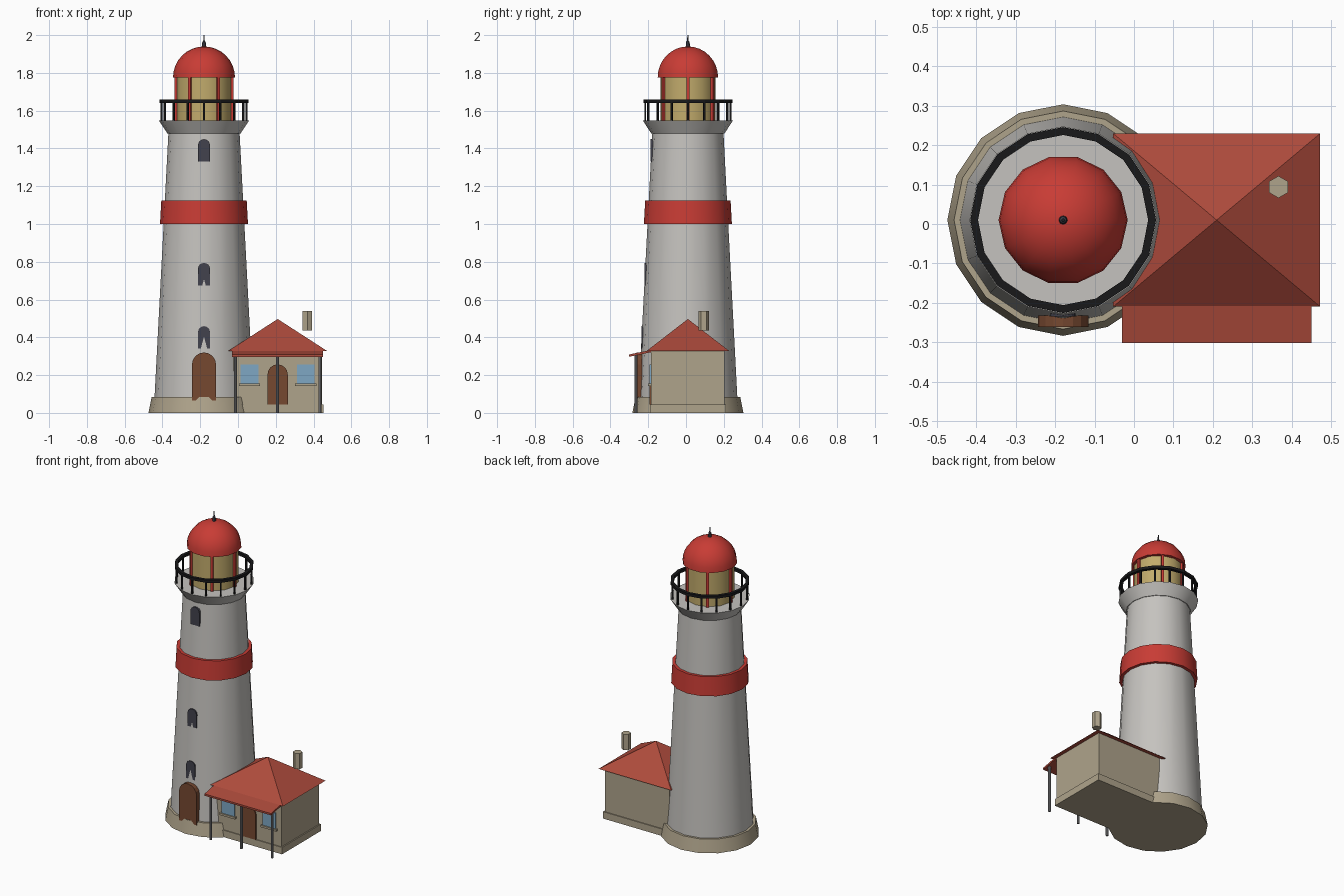
import bpy, bmesh, math
from mathutils import Matrix

if "Cube" in bpy.data.objects:
    bpy.data.objects.remove(bpy.data.objects["Cube"])

TX, TY = -0.18, 0.01      # tower axis
HX, HY = 0.21, 0.01       # cottage centre


def mat(name, r, g, b):
    m = bpy.data.materials.new(name)
    m.diffuse_color = (r, g, b, 1)
    m.use_nodes = True
    m.node_tree.nodes["Principled BSDF"].inputs["Base Color"].default_value = m.diffuse_color
    return m


WALL = mat("pale_grey_wall", 0.56, 0.545, 0.52)
RED = mat("red_paint", 0.58, 0.045, 0.035)
ROOF = mat("roof_tile", 0.42, 0.07, 0.045)
STONE = mat("stone", 0.43, 0.37, 0.26)
LAMP = mat("lantern_glass", 0.54, 0.41, 0.15)
BLUE = mat("window_glass", 0.21, 0.39, 0.55)
BROWN = mat("door_wood", 0.18, 0.065, 0.03)
DARK = mat("dark_window", 0.055, 0.055, 0.075)
BLACK = mat("black_rail", 0.009, 0.009, 0.01)
GREY = mat("grey_metal", 0.25, 0.25, 0.26)


def finish(name, bm, material, smooth=False):
    bmesh.ops.recalc_face_normals(bm, faces=bm.faces)
    me = bpy.data.meshes.new(name)
    bm.to_mesh(me)
    bm.free()
    me.materials.append(material)
    ob = bpy.data.objects.new(name, me)
    bpy.context.collection.objects.link(ob)
    if smooth:
        bpy.ops.object.select_all(action='DESELECT')
        ob.select_set(True)
        bpy.context.view_layer.objects.active = ob
        bpy.ops.object.shade_smooth_by_angle(angle=math.radians(35))
    return ob


def lathe(name, profile, n, material, x=TX, y=TY, turn=0.0, smooth=True, closed=False):
    """Revolve (radius, z) points; ends are capped unless the profile is closed."""
    bm = bmesh.new()
    rings = []
    for r, z in profile:
        if r < 1e-5:
            rings.append([bm.verts.new((x, y, z))] * n)
        else:
            rings.append([bm.verts.new((x + r * math.cos(turn + 2 * math.pi * i / n),
                                        y + r * math.sin(turn + 2 * math.pi * i / n), z))
                          for i in range(n)])
    pairs = list(zip(rings, rings[1:] + rings[:1])) if closed else list(zip(rings, rings[1:]))
    for a, b in pairs:
        for i in range(n):
            j = (i + 1) % n
            quad = list(dict.fromkeys([a[i], a[j], b[j], b[i]]))
            bm.faces.new(quad)
    if not closed:
        for ring in (rings[0], rings[-1]):
            if ring[0] is not ring[1]:
                bm.faces.new(ring)
    return finish(name, bm, material, smooth)


def box(name, x0, x1, y0, y1, z0, z1, material, turn=None):
    bm = bmesh.new()
    bmesh.ops.create_cube(bm, size=1)
    for v in bm.verts:
        v.co = ((x0 + x1) / 2 + v.co.x * (x1 - x0), (y0 + y1) / 2 + v.co.y * (y1 - y0),
                (z0 + z1) / 2 + v.co.z * (z1 - z0))
    if turn is not None:  # swing around the tower axis
        m = Matrix.Translation((TX, TY, 0)) @ Matrix.Rotation(turn, 4, 'Z')
        bmesh.ops.transform(bm, matrix=m, verts=bm.verts)
    return finish(name, bm, material)


def extrude_outline(name, pts, vec, material):
    bm = bmesh.new()
    face = bm.faces.new([bm.verts.new(p) for p in pts])
    new = bmesh.ops.extrude_face_region(bm, geom=[face])["geom"]
    bmesh.ops.translate(bm, vec=vec, verts=[v for v in new if isinstance(v, bmesh.types.BMVert)])
    return finish(name, bm, material)


def arch(name, cx, w, z0, z1, front, depth, material):
    """Upright plate with a round head, facing -y."""
    r = w / 2
    pts = [(cx - r, front, z0), (cx + r, front, z0)]
    pts += [(cx + r * math.cos(math.pi * k / 8), front, z1 - r + r * math.sin(math.pi * k / 8))
            for k in range(9)]
    return extrude_outline(name, pts, (0, depth, 0), material)


# Tower
lathe("tower_base", [(0.294, 0), (0.277, 0.085)], 16, STONE)
lathe("tower_shaft", [(0.262, 0.08), (0.188, 1.49)], 16, WALL)
lathe("red_band", [(0.233, 1.0), (0.226, 1.125)], 16, RED)
lathe("gallery", [(0.193, 1.478), (0.238, 1.547)], 16, WALL)

# Gallery railing
lathe("gallery_rail", [(0.236, 1.64), (0.236, 1.658), (0.216, 1.658), (0.216, 1.64)],
      16, BLACK, closed=True, smooth=False)
for i in range(16):
    box(f"rail_post_{i}", 0.221, 0.231, -0.005, 0.005, 1.545, 1.645, BLACK, turn=i * math.pi / 8)

# Lantern room, dome and finial
lathe("lantern_glass", [(0.146, 1.545), (0.146, 1.78)], 12, LAMP)
for i in range(6):
    box(f"lantern_bar_{i}", 0.138, 0.157, -0.008, 0.008, 1.545, 1.78, RED, turn=i * math.pi / 3)
dome = [(0.164 * math.cos(a * math.pi / 16), 1.776 + 0.164 * math.sin(a * math.pi / 16))
        for a in range(9)]
lathe("dome", dome, 14, RED)
lathe("finial", [(0.012, 1.93), (0.009, 1.965), (0.004, 1.97), (0.003, 2.0)], 8, DARK, smooth=False)

# Tower door and windows, upright plates partly sunk in the sloping wall
arch("tower_door", TX, 0.128, 0.065, 0.32, TY - 0.272, 0.03, BROWN)
for i, (z0, dist) in enumerate([(0.34, 0.245), (0.675, 0.229), (1.33, 0.199)]):
    arch(f"tower_window_{i}", TX, 0.064, z0, z0 + 0.119, TY - dist, 0.02, DARK)

# Cottage
box("cottage_base", HX - 0.243, HX + 0.243, HY - 0.201, HY + 0.201, 0, 0.045, STONE)
box("cottage_walls", HX - 0.235, HX + 0.235, HY - 0.195, HY + 0.195, 0.04, 0.328, STONE)

# Pyramid roof
bm = bmesh.new()
apex = bm.verts.new((HX, HY, 0.497))
eaves = [bm.verts.new((HX + sx * 0.263, HY + sy * 0.22, 0.327))
         for sx, sy in ((-1, -1), (1, -1), (1, 1), (-1, 1))]
bm.faces.new(eaves)
for i in range(4):
    bm.faces.new((eaves[i], eaves[(i + 1) % 4], apex))
finish("cottage_roof", bm, ROOF)

lathe("chimney", [(0.028, 0.437), (0.028, 0.54)], 6, STONE, 0.367, 0.094, math.pi / 6, False)

# Porch
extrude_outline("porch_roof", [(HX - 0.241, -0.302, 0.297), (HX - 0.241, -0.302, 0.309),
                               (HX - 0.241, -0.185, 0.333), (HX - 0.241, -0.185, 0.321)],
                (0.482, 0, 0), ROOF)
for i in (-1, 0, 1):
    lathe(f"porch_post_{i + 1}", [(0.008, 0), (0.008, 0.308)], 8, GREY, HX + i * 0.223, -0.264)

# Cottage door, windows and sills
arch("cottage_door", HX, 0.107, 0.045, 0.257, HY - 0.204, 0.012, BROWN)
for side in (-1, 1):
    x = HX + side * 0.149
    tag = "left" if side < 0 else "right"
    box(f"cottage_window_{tag}", x - 0.047, x + 0.047, HY - 0.202, HY - 0.193, 0.155, 0.257, BLUE)
    box(f"window_sill_{tag}", x - 0.056, x + 0.056, HY - 0.21, HY - 0.193, 0.142, 0.155, STONE)
